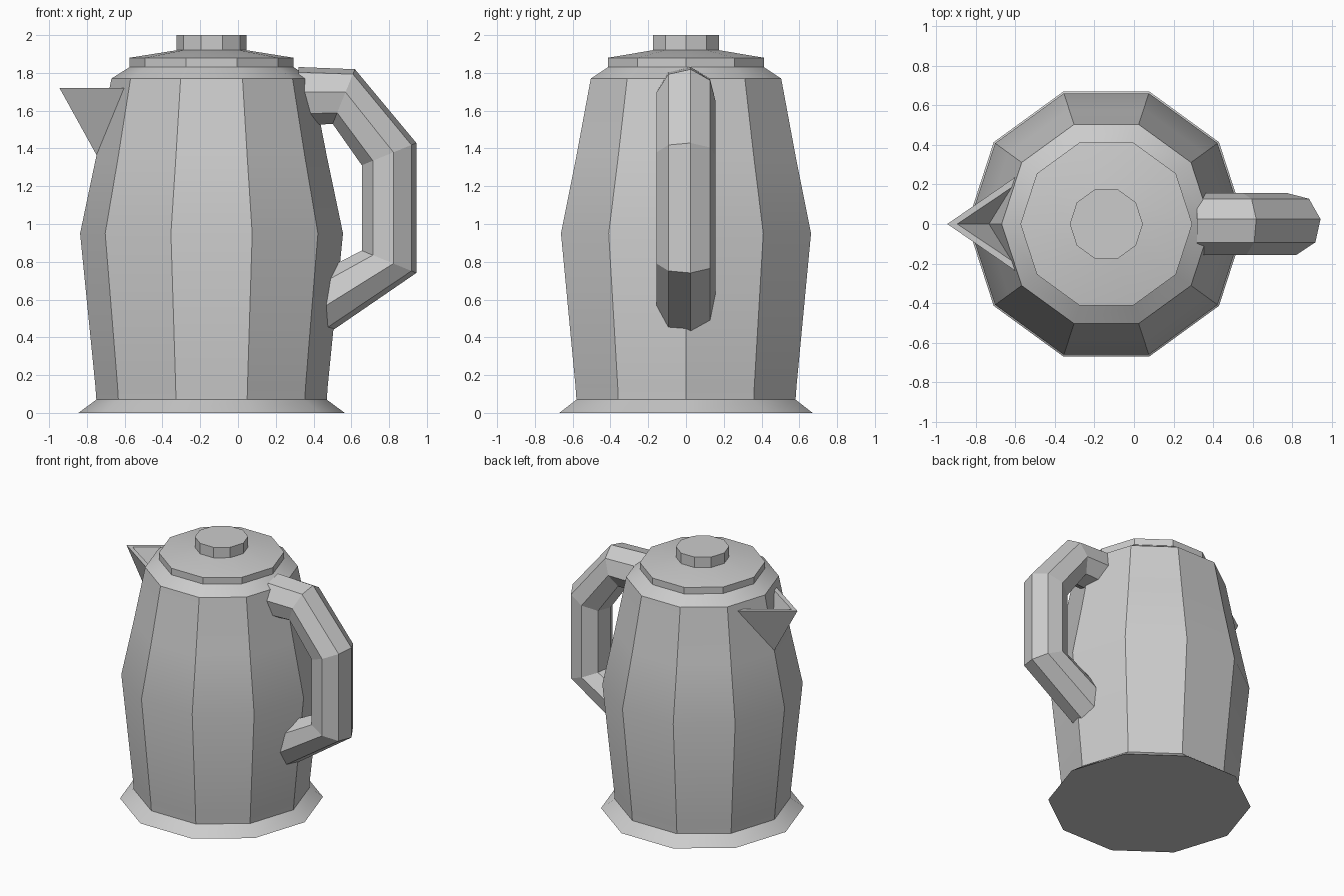
import bpy, bmesh
from math import sin, cos, pi, radians
from mathutils import Vector

if "Cube" in bpy.data.objects:
    bpy.data.objects.remove(bpy.data.objects["Cube"])

CX = -0.14  # vertical axis of the pot


def make(name, rings=None, verts=None, faces=None, smooth=False):
    """Object from a stack of equal-sided rings (capped), or from plain verts and faces."""
    if rings:
        n = len(rings[0])
        verts = [v for ring in rings for v in ring]
        faces = [(k * n + i, k * n + (i + 1) % n, (k + 1) * n + (i + 1) % n, (k + 1) * n + i)
                 for k in range(len(rings) - 1) for i in range(n)]
        faces += [tuple(range(n)), tuple(range(len(verts) - n, len(verts)))]
    mesh = bpy.data.meshes.new(name)
    mesh.from_pydata(verts, [], faces)
    bm = bmesh.new()
    bm.from_mesh(mesh)
    bmesh.ops.recalc_face_normals(bm, faces=bm.faces)
    bm.to_mesh(mesh)
    bm.free()
    obj = bpy.data.objects.new(name, mesh)
    bpy.context.collection.objects.link(obj)
    if smooth:
        bpy.ops.object.select_all(action='DESELECT')
        obj.select_set(True)
        bpy.context.view_layer.objects.active = obj
        bpy.ops.object.shade_smooth_by_angle(angle=radians(30))
    return obj


def lathe(name, profile, n=10):
    rings = [[(CX + r * cos(2 * pi * i / n), r * sin(2 * pi * i / n), z) for i in range(n)]
             for r, z in profile]
    return make(name, rings=rings, smooth=True)


# Ten-sided body with flared foot and sloping shoulder
lathe("pot_body", [(0.705, 0), (0.61, 0.07), (0.615, 0.14), (0.696, 0.95),
                   (0.61, 1.36), (0.53, 1.77), (0.435, 1.83)])

# Lid and its knob
lathe("lid", [(0.435, 1.83), (0.435, 1.88), (0.185, 1.92)])
lathe("lid_knob", [(0.185, 1.915), (0.185, 2.0)])

# Eight-sided handle: ring centre (x, z) and outward direction (x, z)
path = [((0.32, 1.675), (0.0, 1.0)),
        ((0.56, 1.675), (0.38, 0.93)),
        ((0.80, 1.37), (0.93, 0.38)),
        ((0.80, 0.80), (0.93, -0.38)),
        ((0.39, 0.55), (0.54, -0.84))]
R = 0.158
handle_rings = []
for (x, z), (dx, dz) in path:
    d = Vector((dx, 0, dz)).normalized()
    angles = [radians(9 + 45 * i) for i in range(8)]
    handle_rings.append([Vector((x, 0, z)) + R * (cos(a) * d + sin(a) * Vector((0, 1, 0)))
                         for a in angles])
make("handle", rings=handle_rings)

# Hollow V-shaped spout: outer and inner tip, two sides and low point
spout = [(-0.945, 0, 1.72), (-0.59, -0.245, 1.72), (-0.59, 0.245, 1.72), (-0.735, 0, 1.34),
         (-0.895, 0, 1.72), (-0.59, -0.205, 1.72), (-0.59, 0.205, 1.72), (-0.71, 0, 1.40)]
make("spout", verts=spout,
     faces=[(0, 1, 3), (0, 3, 2), (4, 7, 5), (4, 6, 7),
            (0, 4, 5, 1), (0, 2, 6, 4), (1, 5, 7, 3), (2, 3, 7, 6)])
